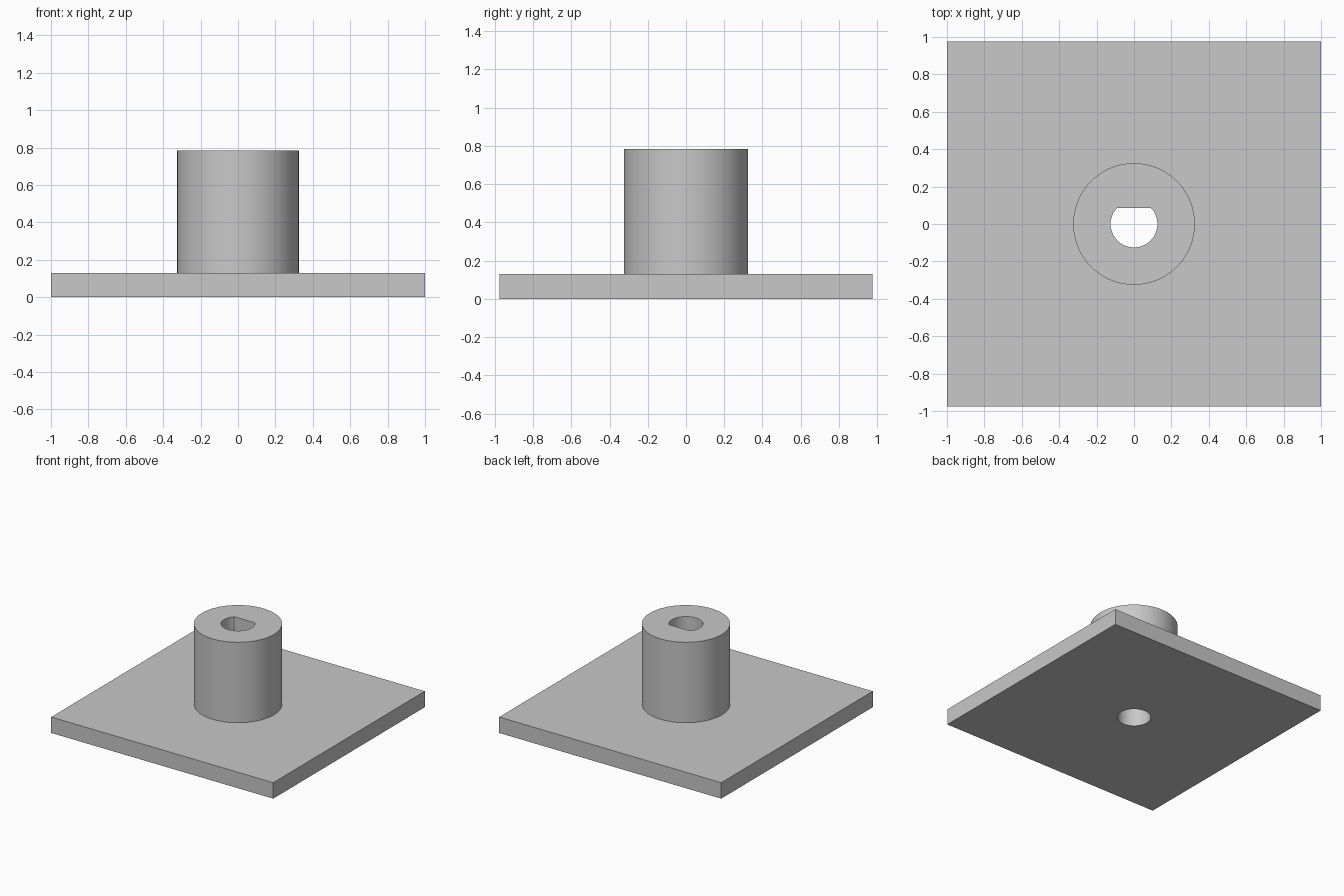
import bpy, bmesh, math

cube = bpy.data.objects.get("Cube")
if cube:
    bpy.data.objects.remove(cube, do_unlink=True)

SEGMENTS = 128
HALF_X, HALF_Y, PLATE_TOP = 1.0, 0.975, 0.13
HUB_RADIUS, HUB_TOP = 0.325, 0.785
BORE_RADIUS, BORE_FLAT = 0.125, 0.085


def clamp(v, limit):
    return max(-limit, min(limit, v))


def ring(bm, radius, z, half_x=9, y_min=9, y_max=9):
    """Circle of vertices, cut off by straight limits."""
    verts = []
    for i in range(SEGMENTS):
        a = 2 * math.pi * i / SEGMENTS
        x, y = radius * math.cos(a), radius * math.sin(a)
        verts.append(bm.verts.new((clamp(x, half_x), max(-y_min, min(y, y_max)), z)))
    return verts


grey = bpy.data.materials.new("plain grey")
grey.use_nodes = True
colour = (0.58, 0.58, 0.58, 1)
grey.diffuse_color = colour
grey.node_tree.nodes["Principled BSDF"].inputs["Base Color"].default_value = colour

# Closed section: round bore, D-shaped bore, hub, then square plate
bm = bmesh.new()
plate = dict(half_x=HALF_X, y_min=HALF_Y, y_max=HALF_Y)
rings = [
    ring(bm, BORE_RADIUS, 0),
    ring(bm, BORE_RADIUS, PLATE_TOP),
    ring(bm, BORE_RADIUS, PLATE_TOP, y_max=BORE_FLAT),
    ring(bm, BORE_RADIUS, HUB_TOP, y_max=BORE_FLAT),
    ring(bm, HUB_RADIUS, HUB_TOP),
    ring(bm, HUB_RADIUS, PLATE_TOP),
    ring(bm, 1.45, PLATE_TOP, **plate),
    ring(bm, 1.45, 0, **plate),
]
for k, lower in enumerate(rings):
    upper = rings[(k + 1) % len(rings)]
    for i in range(SEGMENTS):
        j = (i + 1) % SEGMENTS
        bm.faces.new((lower[i], lower[j], upper[j], upper[i]))
bmesh.ops.remove_doubles(bm, verts=bm.verts, dist=0.0001)
bmesh.ops.recalc_face_normals(bm, faces=bm.faces)

mesh = bpy.data.meshes.new("flanged_hub")
bm.to_mesh(mesh)
bm.free()
mesh.materials.append(grey)
hub = bpy.data.objects.new("flanged_hub", mesh)
bpy.context.collection.objects.link(hub)

# Smooth round walls, crisp edges
bpy.ops.object.select_all(action="DESELECT")
hub.select_set(True)
bpy.context.view_layer.objects.active = hub
bpy.ops.object.shade_smooth_by_angle(angle=math.radians(10))
